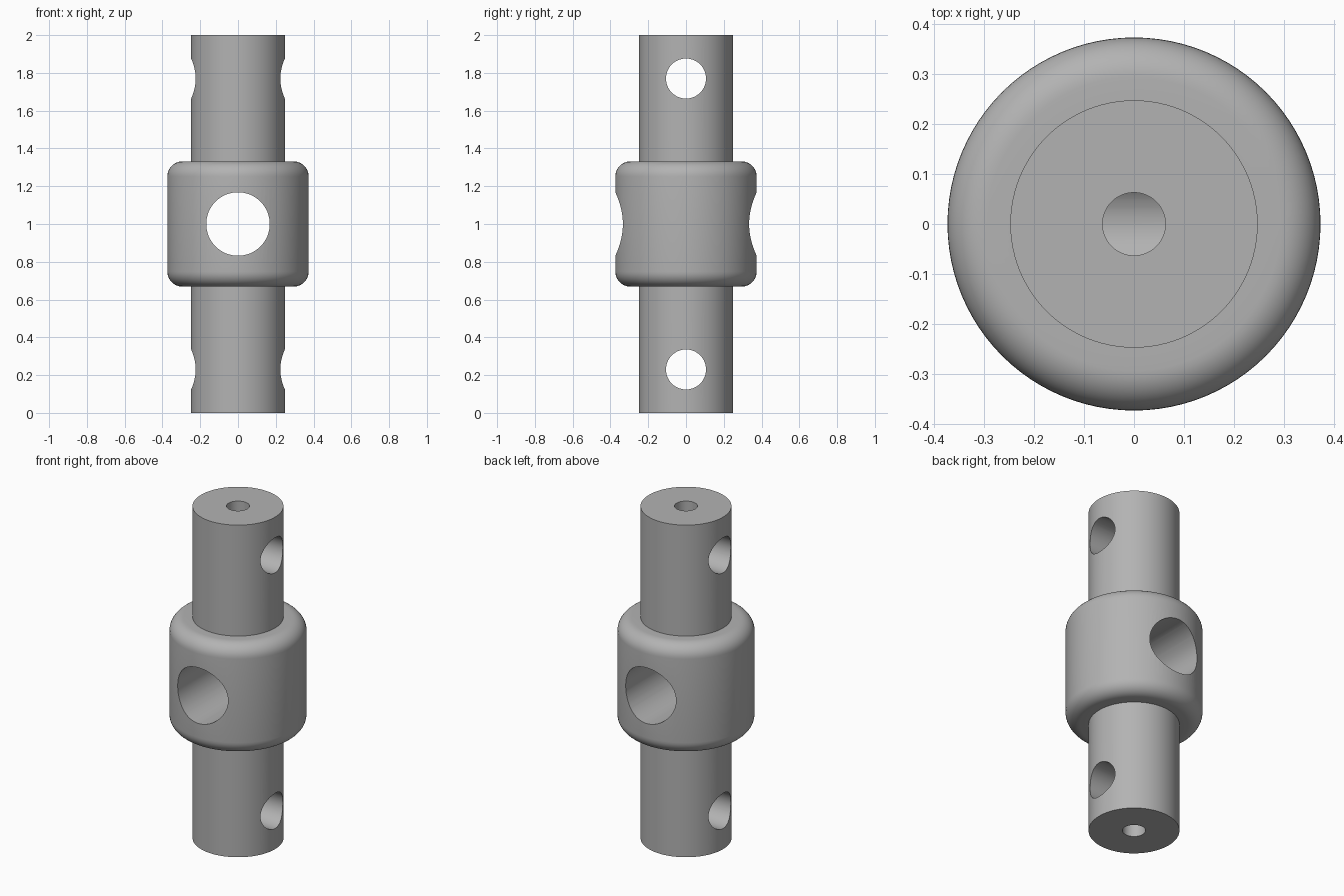
import bpy, bmesh, math
from mathutils import Matrix, Vector

if "Cube" in bpy.data.objects:
    bpy.data.objects.remove(bpy.data.objects["Cube"], do_unlink=True)

SHAFT_R, COLLAR_R, FILLET = 0.248, 0.374, 0.08
MID, COLLAR_HALF = 1.0, 0.332
CROSS_OFFSET, CROSS_R = 0.77, 0.106
EYE_R, BORE_R = 0.168, 0.063
SEGMENTS = 96

# Single plain metal colour
COLOR = (0.45, 0.45, 0.45, 1.0)
metal = bpy.data.materials.new("plain grey")
metal.use_nodes = True
metal.diffuse_color = COLOR
metal.node_tree.nodes["Principled BSDF"].inputs["Base Color"].default_value = COLOR


def add_object(name, bm):
    mesh = bpy.data.meshes.new(name)
    bmesh.ops.recalc_face_normals(bm, faces=bm.faces)
    bm.to_mesh(mesh)
    bm.free()
    mesh.materials.append(metal)
    obj = bpy.data.objects.new(name, mesh)
    bpy.context.collection.objects.link(obj)
    return obj


def lathe(name, profile):
    """Revolve (radius, height) points around z and cap both ends."""
    bm = bmesh.new()
    rings = []
    for r, z in profile:
        rings.append([bm.verts.new((r * math.cos(a), r * math.sin(a), z))
                      for a in (math.tau * i / SEGMENTS for i in range(SEGMENTS))])
    for low, high in zip(rings, rings[1:]):
        for i in range(SEGMENTS):
            j = (i + 1) % SEGMENTS
            bm.faces.new((low[i], low[j], high[j], high[i]))
    bm.faces.new(rings[0])
    bm.faces.new(rings[-1])
    return add_object(name, bm)


def drill(target, radius, start, end):
    """Cut a round hole between two points."""
    a, b = Vector(start), Vector(end)
    turn = (b - a).to_track_quat('Z', 'Y').to_matrix().to_4x4()
    bm = bmesh.new()
    bmesh.ops.create_cone(bm, cap_ends=True, segments=64, radius1=radius, radius2=radius,
                          depth=(b - a).length,
                          matrix=Matrix.Translation((a + b) / 2) @ turn)
    cutter = add_object("hole_cutter", bm)
    cutter.hide_render = True
    mod = target.modifiers.new("hole", 'BOOLEAN')
    mod.operation, mod.solver, mod.object = 'DIFFERENCE', 'EXACT', cutter
    bpy.context.view_layer.objects.active = target
    bpy.ops.object.modifier_apply(modifier=mod.name)
    bpy.data.objects.remove(cutter, do_unlink=True)


# Shaft and rounded collar as one turned profile, mirrored about the middle
upper = []
for i in range(11):
    a = math.pi / 2 * i / 10
    upper.append((COLLAR_R - FILLET + FILLET * math.cos(a),
                  COLLAR_HALF - FILLET + FILLET * math.sin(a)))
upper += [(SHAFT_R, COLLAR_HALF), (SHAFT_R, MID)]
profile = [(r, MID - z) for r, z in reversed(upper)] + [(r, MID + z) for r, z in upper]
body = lathe("shaft_with_collar", profile)

# Large eye through the collar, front to back
drill(body, EYE_R, (0, -1, MID), (0, 1, MID))

# Side-to-side pin holes, each met by an axial bore from the shaft end
for side in (-1, 1):
    z = MID + side * CROSS_OFFSET
    drill(body, CROSS_R, (-1, 0, z), (1, 0, z))
    drill(body, BORE_R, (0, 0, z), (0, 0, MID + side * 1.2))

# Smooth walls with crisp rims
bpy.ops.object.select_all(action='DESELECT')
body.select_set(True)
bpy.context.view_layer.objects.active = body
bpy.ops.object.shade_smooth_by_angle(angle=math.radians(30))
